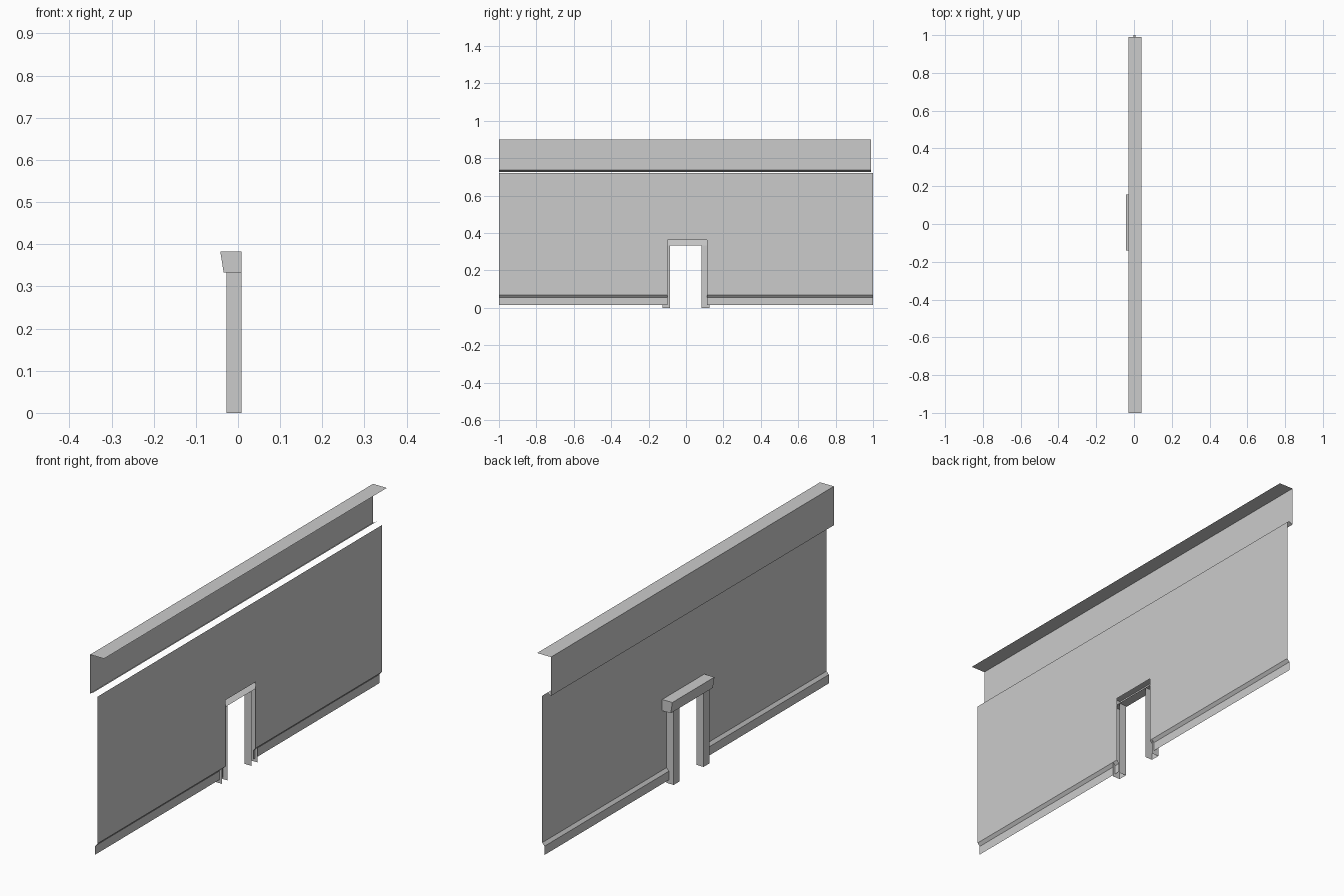
import bpy

cube = bpy.data.objects.get("Cube")
if cube:
    bpy.data.objects.remove(cube, do_unlink=True)

grey = bpy.data.materials.new("plain_grey")
grey.use_nodes = True
COLOUR = (0.6, 0.6, 0.6, 1)
grey.diffuse_color = COLOUR
grey.node_tree.nodes["Principled BSDF"].inputs["Base Color"].default_value = COLOUR


def make(name, verts, faces):
    mesh = bpy.data.meshes.new(name)
    mesh.from_pydata(verts, [], faces)
    mesh.materials.append(grey)
    obj = bpy.data.objects.new(name, mesh)
    bpy.context.collection.objects.link(obj)
    return obj


def sheet(name, profile, y0, y1, ends=False):
    """Sweep an open (x, z) profile along y, optionally capping both ends."""
    n = len(profile)
    verts = [(x, y, z) for y in (y0, y1) for x, z in profile]
    faces = [(i, i + 1, n + i + 1, n + i) for i in range(n - 1)]
    if ends:
        faces += [tuple(reversed(range(n))), tuple(range(n, 2 * n))]
    return make(name, verts, faces)


WALL_X, WALL_TOP = 0.008, 0.722
HOLE_LEFT, HOLE_RIGHT, HOLE_TOP = -0.10, 0.112, 0.363

# Wall sheets on each side of the doorway, with the stepped base moulding
wall = [(WALL_X, WALL_TOP), (WALL_X, HOLE_TOP), (WALL_X, 0.068),
        (-0.003, 0.055), (-0.003, 0.016)]
sheet("wall_near", wall, -1, HOLE_LEFT)
sheet("wall_far", wall, HOLE_RIGHT, 1)
sheet("wall_over_door", wall[:2], HOLE_LEFT, HOLE_RIGHT)

# Parapet: top cap, outer face and the narrow ledge underneath
sheet("parapet", [(0.04, 0.9), (-0.028, 0.9), (-0.028, 0.727), (-0.01, 0.737)],
      -1, 0.99)

# Door posts: hollow channels, open at the back and the bottom
POST_FRONT, POST_TOP = -0.027, 0.333
for name, y0, y1 in (("near", -0.125, -0.085), ("far", 0.084, 0.125)):
    plan = [(WALL_X, y0), (POST_FRONT, y0), (POST_FRONT, y1), (WALL_X, y1)]
    verts = [(x, y, z) for z in (0, POST_TOP) for x, y in plan]
    make("door_post_" + name, verts,
         [(i + 4, i + 5, i + 1, i) for i in range(3)])

# Door lintel: sloped front, open at the back
sheet("door_lintel", [(WALL_X, 0.383), (-0.042, 0.383),
                      (-0.034, POST_TOP), (WALL_X, POST_TOP)],
      -0.14, 0.156, ends=True)
